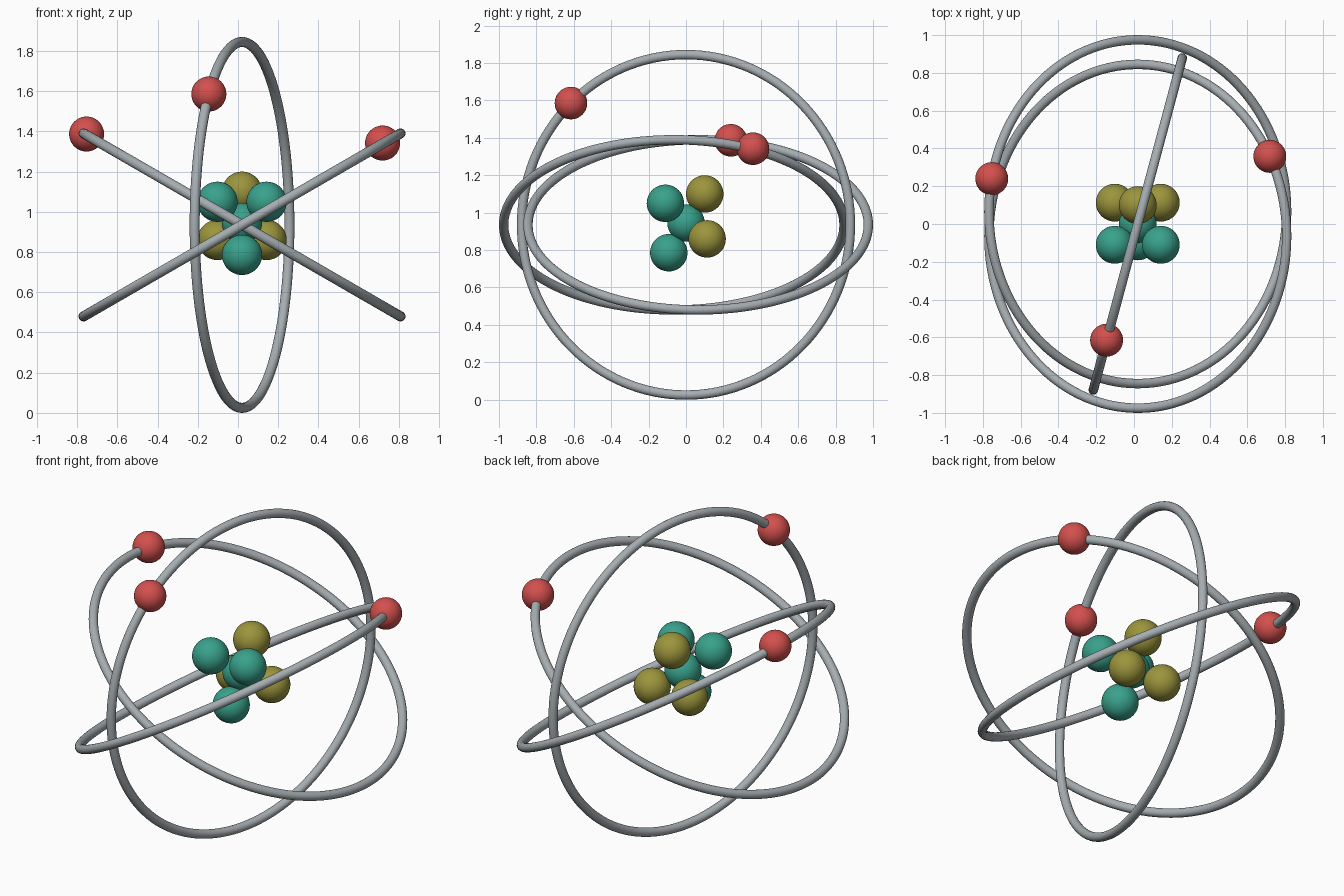
import bpy
from math import radians

if "Cube" in bpy.data.objects:
    bpy.data.objects.remove(bpy.data.objects["Cube"])


def material(name, rgb):
    m = bpy.data.materials.new(name)
    m.diffuse_color = (*rgb, 1)
    m.use_nodes = True
    m.node_tree.nodes["Principled BSDF"].inputs["Base Color"].default_value = m.diffuse_color
    return m


GREY = material("orbit grey", (0.38, 0.42, 0.44))
RED = material("electron red", (0.65, 0.08, 0.075))
GREEN = material("proton green", (0.04, 0.36, 0.26))
OLIVE = material("neutron olive", (0.33, 0.30, 0.045))
CX, CZ = 0.02, 0.935        # centre of the atom


def finish(name, mat):
    ob = bpy.context.object
    ob.name = name
    ob.data.materials.append(mat)
    bpy.ops.object.shade_smooth()


def ball(name, loc, radius, mat):
    bpy.ops.mesh.primitive_uv_sphere_add(segments=48, ring_count=24, radius=radius, location=loc)
    finish(name, mat)


def orbit(name, y, rot):
    bpy.ops.mesh.primitive_torus_add(major_segments=128, minor_segments=20,
                                     major_radius=0.91, minor_radius=0.025,
                                     location=(CX, y, CZ),
                                     rotation=[radians(a) for a in rot])
    finish(name, mat=GREY)


# Orbit rings: two crossed and one upright
orbit("orbit_rising_right", -0.065, (0, -30, 0))
orbit("orbit_rising_left", 0.065, (0, 30, 0))
orbit("orbit_upright", 0, (0, 90, -15))

# Electrons riding on the rings
for i, loc in enumerate([(-0.753, 0.24, 1.387), (0.719, 0.358, 1.342), (-0.145, -0.615, 1.586)]):
    ball(f"electron_{i + 1}", loc, 0.087, RED)

# Nucleus: paired side balls, then the balls on the centre line
for side in (-1, 1):
    ball("proton_side", (CX + side * 0.122, -0.11, 1.05), 0.1, GREEN)
    ball("neutron_side", (CX + side * 0.122, 0.113, 0.86), 0.1, OLIVE)
ball("proton_core", (CX, 0, 0.945), 0.1, GREEN)
ball("proton_low", (CX, -0.092, 0.786), 0.1, GREEN)
ball("neutron_top", (CX, 0.1, 1.1), 0.1, OLIVE)
